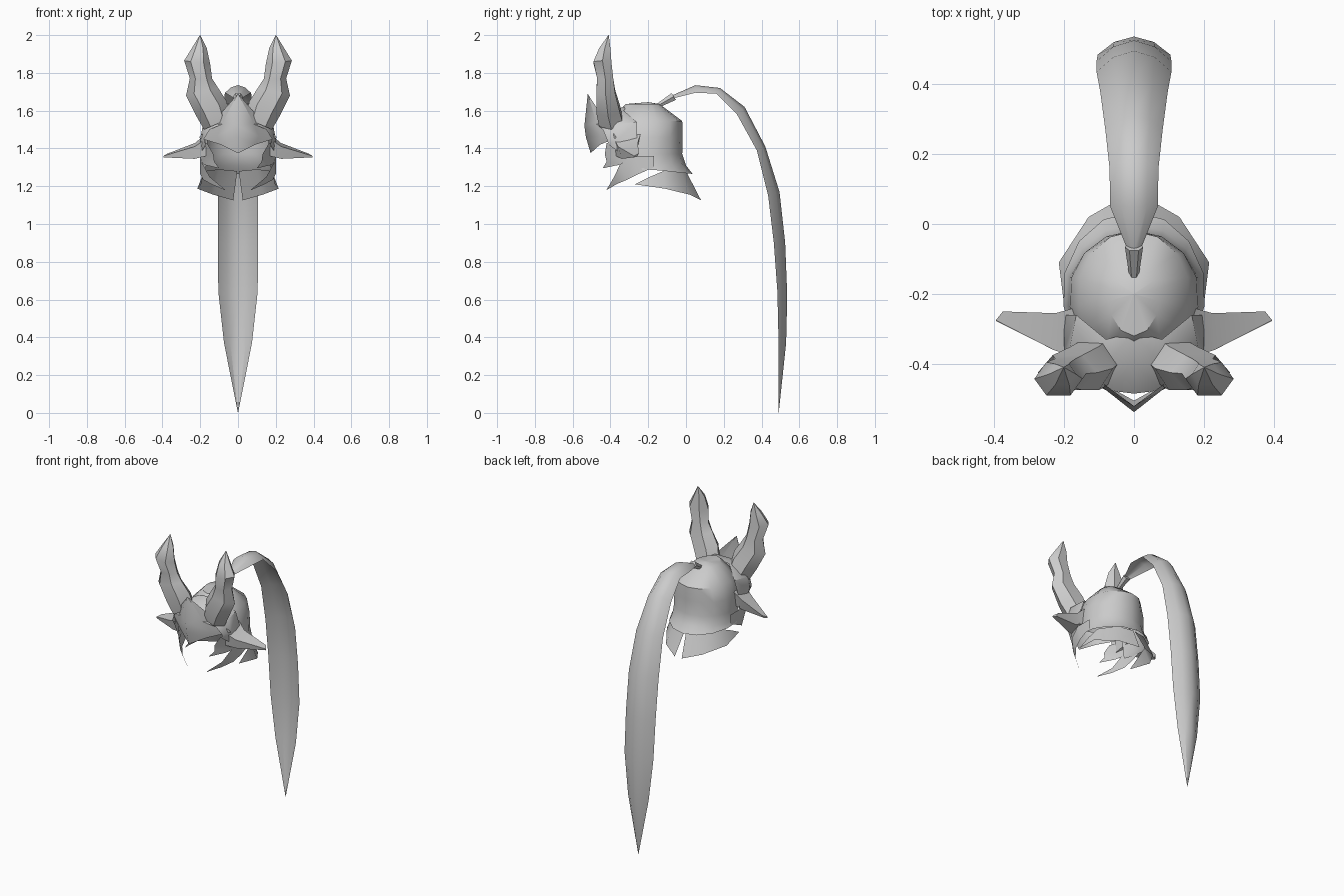
import bpy, math

cube = bpy.data.objects.get("Cube")
if cube:
    bpy.data.objects.remove(cube, do_unlink=True)

grey = bpy.data.materials.new("plain grey")
grey.use_nodes = True
grey.diffuse_color = (0.6, 0.6, 0.6, 1)
grey.node_tree.nodes["Principled BSDF"].inputs["Base Color"].default_value = (0.6, 0.6, 0.6, 1)


def make(name, verts, faces, mirror=True, angle=40):
    """Create a part, optionally mirrored across x = 0."""
    me = bpy.data.meshes.new(name)
    me.from_pydata(verts, [], faces)
    me.materials.append(grey)
    ob = bpy.data.objects.new(name, me)
    bpy.context.collection.objects.link(ob)
    bpy.ops.object.select_all(action='DESELECT')
    ob.select_set(True)
    bpy.context.view_layer.objects.active = ob
    bpy.ops.object.mode_set(mode='EDIT')
    bpy.ops.mesh.select_all(action='SELECT')
    bpy.ops.mesh.remove_doubles(threshold=0.0005)
    bpy.ops.mesh.normals_make_consistent(inside=False)
    bpy.ops.object.mode_set(mode='OBJECT')
    bpy.ops.object.shade_smooth_by_angle(angle=math.radians(angle))
    if mirror:
        ob.modifiers.new("Mirror", 'MIRROR').merge_threshold = 0.001
    return ob


def loft(name, rows, closed=False, caps=False, keep=None, **kw):
    """Skin a list of equal-length point rows."""
    n = len(rows[0])
    verts = [p for r in rows for p in r]
    faces = []
    for i in range(len(rows) - 1):
        for j in range(n if closed else n - 1):
            if keep is None or keep(i, j):
                k = (j + 1) % n
                faces.append((i * n + j, i * n + k, (i + 1) * n + k, (i + 1) * n + j))
    if caps:
        faces.append(tuple(range(n))[::-1])
        faces.append(tuple(range(len(verts) - n, len(verts))))
    return make(name, verts, faces, **kw)


# Helmet dome: (z, half width, back radius, front radius), open at the face
angles = [0, 25, 50, 75, 100, 120, 150, 180]
rings = [(1.645, .001, .001, .001), (1.635, .075, .06, .12), (1.545, .16, .18, .20),
         (1.46, .185, .182, .22), (1.37, .19, .18, .20), (1.31, .195, .20, .20),
         (1.29, .205, .235, .20)]
dome = []
for k, (z, rx, rb, rf) in enumerate(rings):
    row = []
    for a in angles:
        c, s = math.cos(math.radians(a)), math.sin(math.radians(a))
        drop = 0.025 * max(c, 0) if k == 6 else 0
        row.append((rx * s, -0.2 + (rb if c > 0 else rf) * c, z - drop))
    dome.append(row)
loft("helmet_dome", dome, keep=lambda i, j: i < 3 or j < 5)

# Split neck guard flaring out below the rim
loft("neck_guard", [
    [(.004, .0, 1.28), (.10, -.03, 1.29), (.18, -.12, 1.28), (.19, -.19, 1.25)],
    [(.025, .08, 1.125), (.13, .02, 1.155), (.215, -.11, 1.187), (.195, -.27, 1.21)]])

# Brow and temples, carrying the horns and visor
loft("brow", [
    [(0, -.31, 1.625), (0, -.40, 1.60), (0, -.485, 1.55)],
    [(.08, -.33, 1.60), (.08, -.40, 1.60), (.08, -.475, 1.53)],
    [(.165, -.26, 1.54), (.185, -.36, 1.53), (.15, -.44, 1.50)],
    [(.20, -.26, 1.44), (.20, -.36, 1.45), (.18, -.42, 1.45)],
    [(.20, -.26, 1.37), (.20, -.34, 1.37), (.17, -.41, 1.42)]])

# Pointed visor plate with a centre ridge
loft("visor", [
    [(0, -.52, 1.69), (.001, -.52, 1.689), (.002, -.519, 1.687)],
    [(0, -.538, 1.52), (.08, -.475, 1.54), (.11, -.44, 1.565)],
    [(0, -.53, 1.46), (.11, -.445, 1.465), (.205, -.37, 1.46)],
    [(0, -.505, 1.375), (.09, -.455, 1.42), (.205, -.37, 1.455)]], angle=25)

# Horns: (inner x, outer x, front y, back y, z, tilt)
sections = [(.04, .18, -.46, -.33, 1.53, -.03), (.06, .22, -.475, -.35, 1.61, -.04),
            (.105, .275, -.475, -.375, 1.70, -.02), (.137, .255, -.47, -.385, 1.77, .0),
            (.147, .285, -.49, -.395, 1.855, .01), (.165, .245, -.46, -.40, 1.93, .0),
            (.2, .202, -.411, -.409, 2.0, 0)]
horn = []
for xi, xo, yf, yb, z, t in sections:
    ring = []
    for k in range(6):
        c, s = math.cos(k * math.pi / 3), math.sin(k * math.pi / 3)
        ring.append(((xi + xo) / 2 + (xo - xi) / 2 * c,
                     (yf + yb) / 2 + (yb - yf) / 2 * s / 0.866, z + t * c))
    horn.append(ring)
loft("horn", horn, closed=True, caps=True)

# Side wings
loft("side_wing", [
    [(.17, -.24, 1.48), (.17, -.38, 1.45), (.17, -.37, 1.36), (.17, -.26, 1.38)],
    [(.225, -.255, 1.43), (.23, -.36, 1.41), (.23, -.34, 1.345), (.22, -.27, 1.36)],
    [(.375, -.25, 1.372), (.395, -.275, 1.36), (.395, -.277, 1.353), (.38, -.26, 1.355)]],
    closed=True, caps=True)

# Hooked cheek guards, upper and lower
loft("upper_cheek_guard", [
    [(.20, -.26, 1.37), (.19, -.34, 1.42), (.165, -.42, 1.43)],
    [(.195, -.30, 1.32), (.17, -.37, 1.35), (.13, -.43, 1.37)],
    [(.165, -.37, 1.31), (.15, -.39, 1.32), (.125, -.42, 1.33)],
    [(.10, -.44, 1.295), (.10, -.44, 1.296), (.10, -.44, 1.297)]])
loft("lower_cheek_guard", [
    [(.20, -.17, 1.36), (.20, -.17, 1.30)],
    [(.20, -.28, 1.36), (.20, -.25, 1.265)],
    [(.185, -.35, 1.315), (.185, -.31, 1.235)],
    [(.15, -.38, 1.25), (.14, -.37, 1.21)],
    [(.07, -.42, 1.183), (.07, -.42, 1.18)]])

# Plume holder on the crown
holder = []
for y, z, r in [(-.16, 1.62, .012), (-.065, 1.675, .026)]:
    holder.append([(r * math.cos(k * math.pi / 3), y - .5 * r * math.sin(k * math.pi / 3),
                    z + .8 * r * math.sin(k * math.pi / 3)) for k in range(6)])
loft("plume_holder", holder, closed=True, caps=True, mirror=False)

# Long plume: (ridge y, ridge z, edge y, edge z, half width)
path = [(-.075, 1.68, -.07, 1.665, .02), (.05, 1.735, .05, 1.695, .068),
        (.18, 1.72, .16, 1.69, .07), (.31, 1.62, .27, 1.58, .082),
        (.42, 1.41, .375, 1.39, .096), (.495, 1.17, .435, 1.15, .107),
        (.525, .90, .465, .90, .107), (.536, .62, .484, .64, .104),
        (.53, .37, .49, .37, .074), (.491, .0, .49, .0, .0005)]
loft("plume", [[(0, ry, rz), (w * .55, ry * .7 + ey * .3, rz * .7 + ez * .3), (w, ey, ez)]
               for ry, rz, ey, ez, w in path], angle=60)
